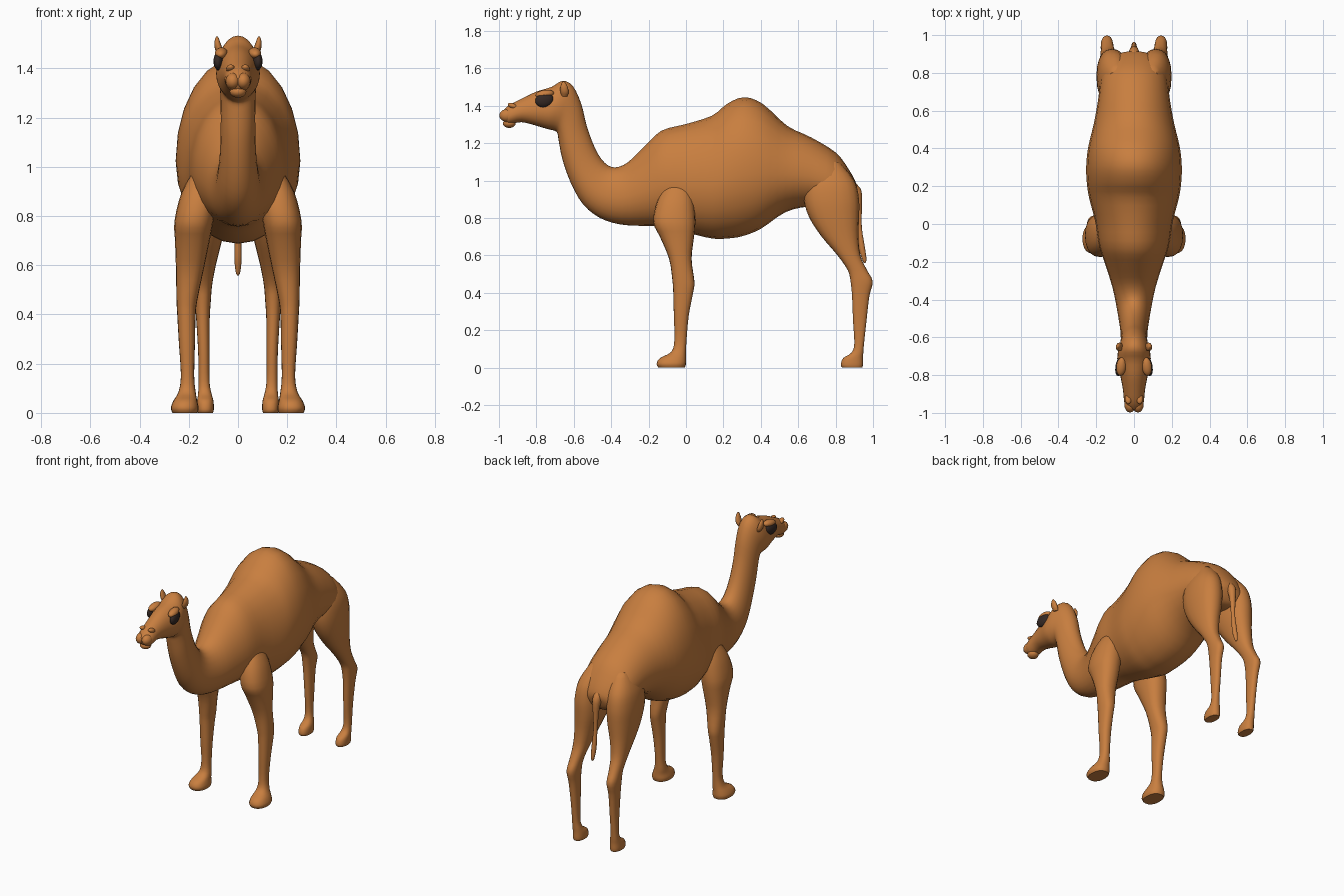
import bpy, bmesh, math
from mathutils import Vector, Matrix


def material(name, rgb):
    m = bpy.data.materials.new(name)
    m.diffuse_color = (*rgb, 1)
    return m


FUR = material("tan_fur", (0.58, 0.21, 0.05))
DARK = material("dark_eye", (0.035, 0.022, 0.018))


def finish(bm, name, mat, mirror=False):
    bmesh.ops.recalc_face_normals(bm, faces=bm.faces)
    me = bpy.data.meshes.new(name)
    bm.to_mesh(me)
    bm.free()
    me.materials.append(mat)
    for p in me.polygons:
        p.use_smooth = True
    me.set_sharp_from_angle(angle=math.radians(50))
    ob = bpy.data.objects.new(name, me)
    bpy.context.collection.objects.link(ob)
    if mirror:
        ob.modifiers.new("mirror", 'MIRROR').use_mirror_merge = False
    return ob


def spline(rows, steps):
    """Catmull-Rom interpolation through rows of numbers."""
    out = []
    for i in range(len(rows) - 1):
        a, b = rows[max(i - 1, 0)], rows[i]
        c, d = rows[i + 1], rows[min(i + 2, len(rows) - 1)]
        for k in range(steps):
            t = k / steps
            out.append([q + 0.5 * t * (r - p + t * (2*p - 5*q + 4*r - s + t * (3*(q - r) + s - p)))
                        for p, q, r, s in zip(a, b, c, d)])
    return out + [list(rows[-1])]


def loft(name, rows, mat, sides=24, steps=3, widest=0.5, power=2.0, mirror=False):
    """Rows: (y, z) of one edge, (y, z) of the opposite edge, centre x, half width."""
    bm = bmesh.new()
    rings = []
    for ty, tz, by, bz, cx, hw in spline(rows, steps):
        top, bot = Vector((cx, ty, tz)), Vector((cx, by, bz))
        mid, axis = bot.lerp(top, widest), top - bot
        ring = []
        for i in range(sides):
            a = 2 * math.pi * i / sides
            u, v = math.cos(a), math.sin(a)
            u = math.copysign(abs(u) ** (2 / power), u)
            v = math.copysign(abs(v) ** (2 / power), v)
            p = mid + axis * v * ((1 - widest) if v > 0 else widest)
            ring.append(bm.verts.new((cx + hw * u, p.y, p.z)))
        rings.append(ring)
    for r, s in zip(rings, rings[1:]):
        for i in range(sides):
            j = (i + 1) % sides
            bm.faces.new((r[i], r[j], s[j], s[i]))
    bm.faces.new(rings[0])
    bm.faces.new(rings[-1])
    return finish(bm, name, mat, mirror)


def blob(name, centre, radii, mat, tilt=(0, 0, 0), mirror=False):
    bm = bmesh.new()
    bmesh.ops.create_uvsphere(bm, u_segments=16, v_segments=10, radius=1)
    rot = Matrix.Rotation(tilt[2], 4, 'Z') @ Matrix.Rotation(tilt[1], 4, 'Y') @ Matrix.Rotation(tilt[0], 4, 'X')
    bm.transform(Matrix.Translation(centre) @ rot @ Matrix.Diagonal((*radii, 1)))
    return finish(bm, name, mat, mirror)


# Head, neck and torso: top point, bottom point, half width
head = [
    (-0.985, 1.365, -0.98, 1.325, 0.025),
    (-0.95, 1.40, -0.95, 1.30, 0.05),
    (-0.88, 1.437, -0.88, 1.312, 0.058),
    (-0.80, 1.475, -0.80, 1.293, 0.073),
    (-0.72, 1.50, -0.74, 1.275, 0.088),
    (-0.66, 1.533, -0.70, 1.265, 0.086),
    (-0.605, 1.505, -0.687, 1.25, 0.078),
]
neck = [
    (-0.56, 1.41, -0.68, 1.21, 0.072),
    (-0.53, 1.29, -0.66, 1.11, 0.07),
    (-0.485, 1.17, -0.615, 0.985, 0.073),
    (-0.435, 1.095, -0.55, 0.872, 0.082),
    (-0.38, 1.07, -0.46, 0.80, 0.095),
    (-0.31, 1.098, -0.35, 0.765, 0.115),
    (-0.22, 1.185, -0.22, 0.757, 0.15),
]
torso = [
    (-0.13, 1.267, -0.10, 0.752, 0.185),
    (0.0, 1.302, 0.02, 0.718, 0.205),
    (0.14, 1.347, 0.14, 0.69, 0.238),
    (0.22, 1.41, 0.22, 0.69, 0.25),
    (0.31, 1.445, 0.30, 0.702, 0.253),
    (0.41, 1.41, 0.40, 0.742, 0.243),
    (0.54, 1.293, 0.53, 0.83, 0.212),
    (0.67, 1.23, 0.65, 0.86, 0.19),
    (0.80, 1.15, 0.75, 0.855, 0.175),
    (0.87, 1.06, 0.82, 0.85, 0.15),
    (0.91, 0.985, 0.87, 0.86, 0.10),
    (0.915, 0.95, 0.895, 0.89, 0.05),
]
loft("body", [(a, b, c, d, 0, w) for a, b, c, d, w in head + neck + torso], FUR, widest=0.44)


# Legs: height, front y, back y, inner x, outer x
def legs(name, rows):
    loft(name, [(f, z, b, z, (i + o) / 2, (o - i) / 2) for z, f, b, i, o in rows],
         FUR, sides=20, power=2.3, mirror=True)


legs("front_legs", [
    (1.00, -0.09, 0.01, 0.10, 0.17),
    (0.90, -0.15, 0.04, 0.08, 0.228),
    (0.78, -0.175, 0.05, 0.10, 0.258),
    (0.70, -0.14, 0.043, 0.115, 0.256),
    (0.58, -0.09, 0.03, 0.14, 0.252),
    (0.46, -0.072, 0.045, 0.165, 0.25),
    (0.40, -0.068, 0.038, 0.172, 0.247),
    (0.28, -0.065, 0.015, 0.175, 0.24),
    (0.15, -0.062, 0.003, 0.178, 0.232),
    (0.085, -0.078, 0.0, 0.172, 0.242),
    (0.05, -0.14, 0.0, 0.166, 0.262),
    (0.02, -0.157, 0.0, 0.16, 0.273),
    (0.0, -0.148, -0.006, 0.165, 0.266),
])
legs("hind_legs", [
    (1.10, 0.70, 0.82, 0.04, 0.13),
    (1.00, 0.64, 0.90, 0.03, 0.182),
    (0.90, 0.63, 0.925, 0.03, 0.198),
    (0.80, 0.66, 0.925, 0.04, 0.196),
    (0.70, 0.725, 0.922, 0.065, 0.188),
    (0.60, 0.81, 0.932, 0.09, 0.18),
    (0.52, 0.865, 0.968, 0.105, 0.176),
    (0.46, 0.88, 0.998, 0.11, 0.176),
    (0.38, 0.888, 0.98, 0.115, 0.17),
    (0.25, 0.893, 0.965, 0.116, 0.162),
    (0.13, 0.90, 0.952, 0.116, 0.16),
    (0.08, 0.885, 0.948, 0.108, 0.162),
    (0.05, 0.84, 0.946, 0.10, 0.166),
    (0.015, 0.828, 0.946, 0.098, 0.167),
    (0.0, 0.835, 0.942, 0.102, 0.163),
])

# Tail hanging between the thighs, slightly fuller near the tip
loft("tail", [
    (0.87, 1.01, 0.88, 0.94, 0, 0.03),
    (0.935, 0.955, 0.895, 0.90, 0, 0.026),
    (0.94, 0.86, 0.905, 0.85, 0, 0.018),
    (0.94, 0.75, 0.915, 0.74, 0, 0.012),
    (0.957, 0.64, 0.925, 0.635, 0, 0.015),
    (0.965, 0.58, 0.945, 0.57, 0, 0.010),
    (0.96, 0.56, 0.953, 0.558, 0, 0.003),
], FUR, sides=12)

# Lips and nostril ridges
blob("upper_lip", (0.021, -0.957, 1.348), (0.03, 0.041, 0.034), FUR, mirror=True)
blob("lower_lip", (0, -0.945, 1.305), (0.034, 0.034, 0.024), FUR)
blob("nostril_ridges", (0.03, -0.925, 1.398), (0.018, 0.03, 0.014), FUR, (-0.4, 0, 0), True)

# Brows, eyes and ears
blob("brows", (0.068, -0.755, 1.462), (0.026, 0.05, 0.022), FUR, (0.15, 0, 0.1), True)
blob("eyes", (0.078, -0.757, 1.43), (0.021, 0.05, 0.038), DARK, (0.2, 0, 0.12), True)
loft("ears", [
    (-0.665, 1.45, -0.635, 1.45, 0.066, 0.012),
    (-0.672, 1.475, -0.628, 1.47, 0.076, 0.016),
    (-0.672, 1.50, -0.632, 1.50, 0.083, 0.013),
    (-0.664, 1.522, -0.645, 1.522, 0.085, 0.007),
    (-0.658, 1.53, -0.652, 1.53, 0.085, 0.002),
], FUR, sides=12, mirror=True)
